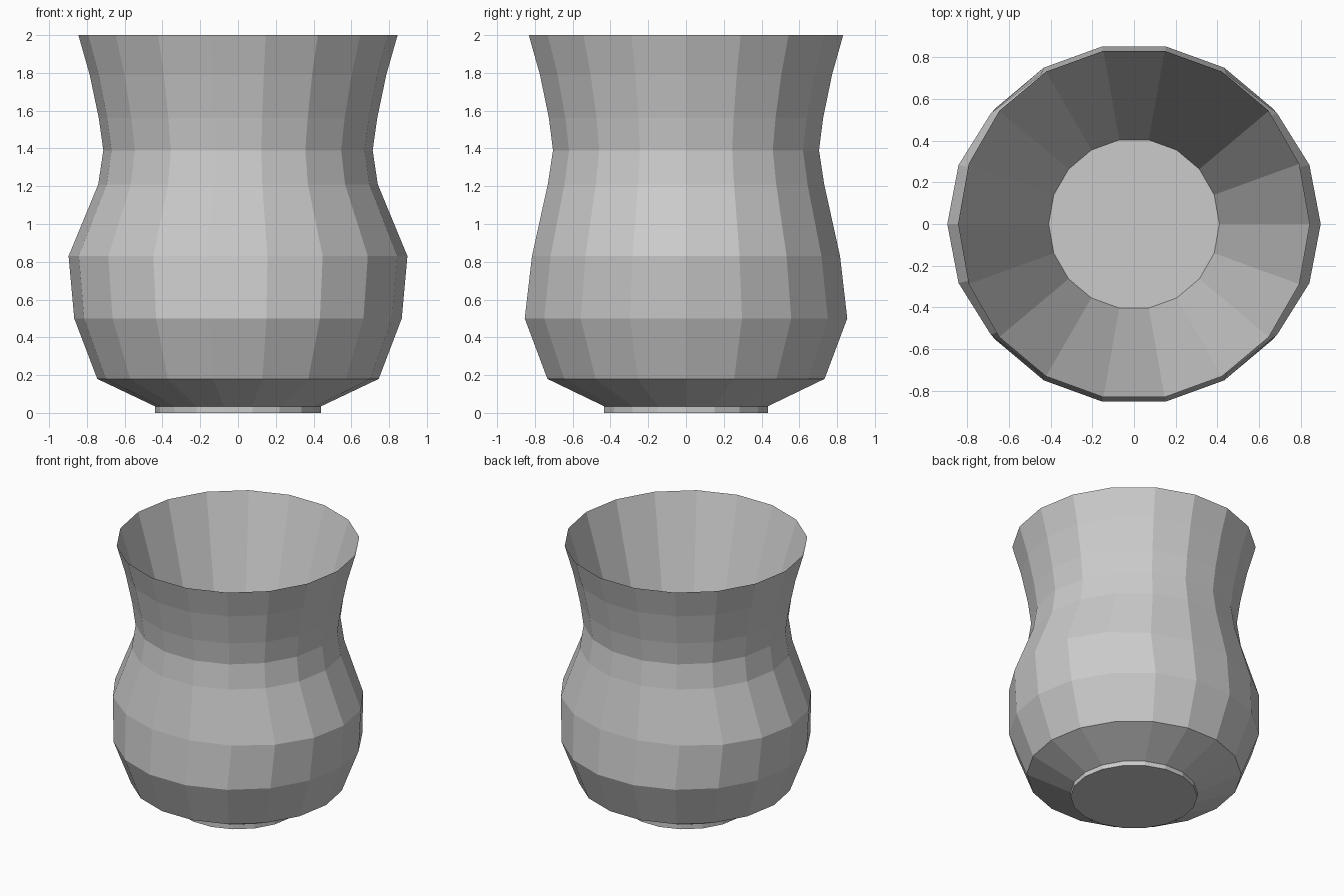
import bpy, bmesh
from math import cos, sin, tau

if "Cube" in bpy.data.objects:
    bpy.data.objects.remove(bpy.data.objects["Cube"])

SIDES = 18

# Ring profile from foot to rim, then down the tapered inside: (x radius, y radius, z)
RINGS = [
    (0.44, 0.44, 0.0), (0.44, 0.44, 0.035), (0.745, 0.745, 0.18),
    (0.867, 0.867, 0.50), (0.897, 0.828, 0.83), (0.74, 0.743, 1.21),
    (0.713, 0.715, 1.39), (0.737, 0.737, 1.56), (0.785, 0.785, 1.79),
    (0.845, 0.845, 2.0),
    (0.41, 0.41, 0.55),
]


def loft(name, rings):
    """Skin a stack of rings and cap both ends."""
    bm = bmesh.new()
    loops = [[bm.verts.new((rx * cos(tau * i / SIDES), ry * sin(tau * i / SIDES), z))
              for i in range(SIDES)] for rx, ry, z in rings]
    for a, b in zip(loops, loops[1:]):
        for i in range(SIDES):
            j = (i + 1) % SIDES
            bm.faces.new((a[i], a[j], b[j], b[i]))
    bm.faces.new(loops[0][::-1])   # underside
    bm.faces.new(loops[-1])        # inner floor
    mesh = bpy.data.meshes.new(name)
    bm.to_mesh(mesh)
    bm.free()
    obj = bpy.data.objects.new(name, mesh)
    bpy.context.collection.objects.link(obj)
    return obj


# Low-poly vase, flat shaded
loft("vase", RINGS)
